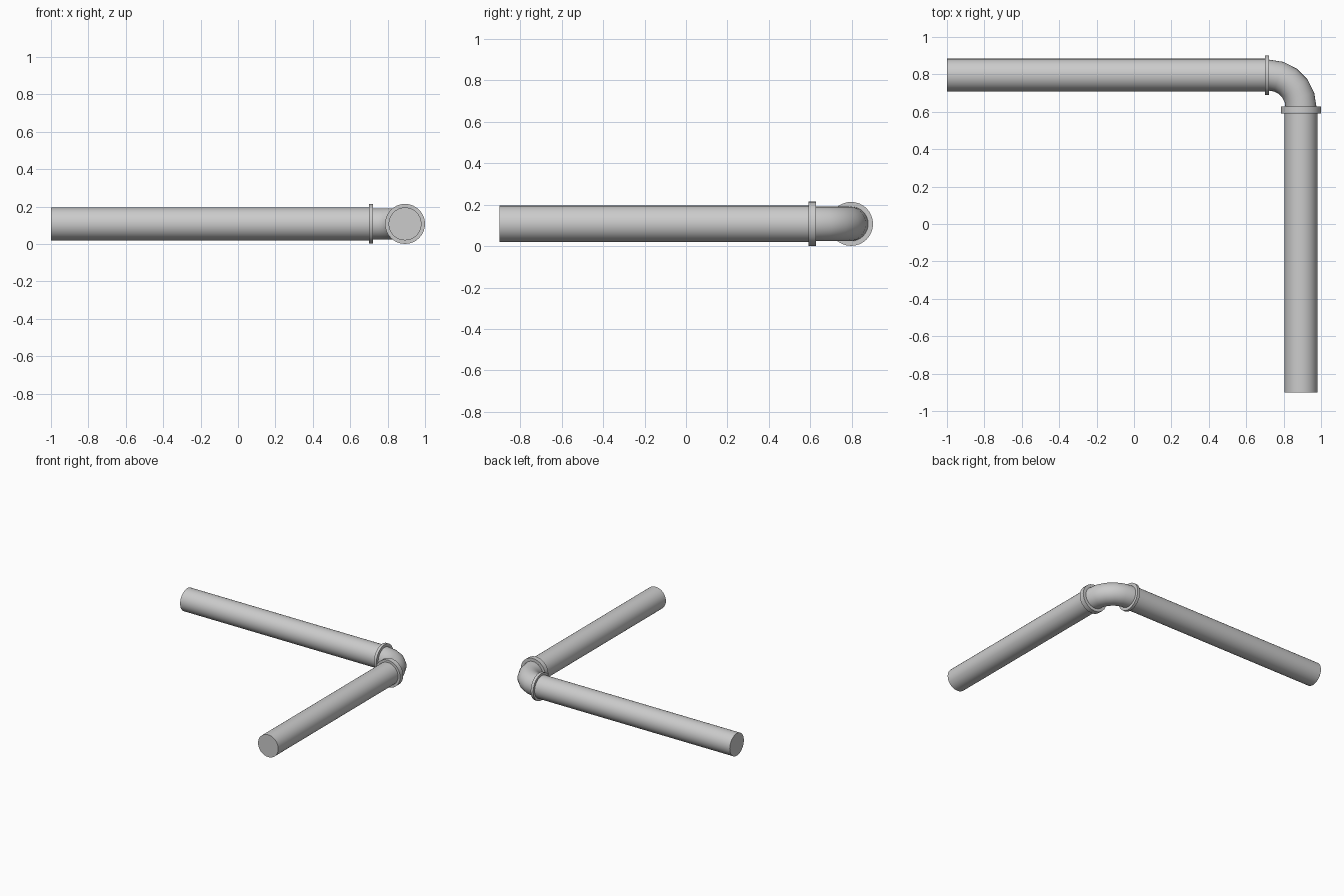
import bpy, bmesh, math
from mathutils import Vector

if "Cube" in bpy.data.objects:
    bpy.data.objects.remove(bpy.data.objects["Cube"])

SIDES = 32
Z = 0.107                        # height of the pipe axis
AX, AY = 0.893, 0.796            # axis lines of the two straight runs
BEND = 0.173                     # centreline radius of the elbow
CX, CY = AX - BEND, AY - BEND    # elbow centre


def finish(obj):
    bpy.context.view_layer.objects.active = obj
    obj.select_set(True)
    bpy.ops.object.shade_smooth_by_angle(angle=math.radians(35))
    obj.select_set(False)


def rod(name, start, end, radius):
    """Capped cylinder between two points."""
    a, b = Vector(start), Vector(end)
    bpy.ops.mesh.primitive_cylinder_add(vertices=SIDES, radius=radius,
                                        depth=(b - a).length, location=(a + b) / 2)
    obj = bpy.context.object
    obj.name = name
    obj.rotation_euler = (b - a).to_track_quat('Z', 'Y').to_euler()
    finish(obj)


def elbow(name, radius, steps):
    """Quarter bend swept around the elbow centre."""
    bm = bmesh.new()
    rings = []
    for i in range(steps + 1):
        t = math.pi / 2 * i / steps
        ring = []
        for j in range(SIDES):
            p = 2 * math.pi * j / SIDES
            r = BEND + radius * math.cos(p)
            ring.append(bm.verts.new((CX + r * math.cos(t), CY + r * math.sin(t),
                                      Z + radius * math.sin(p))))
        rings.append(ring)
    for a, b in zip(rings, rings[1:]):
        for j in range(SIDES):
            k = (j + 1) % SIDES
            bm.faces.new((a[j], a[k], b[k], b[j]))
    bm.faces.new(rings[0])
    bm.faces.new(rings[-1])
    bmesh.ops.recalc_face_normals(bm, faces=bm.faces)
    mesh = bpy.data.meshes.new(name)
    bm.to_mesh(mesh)
    bm.free()
    obj = bpy.data.objects.new(name, mesh)
    bpy.context.collection.objects.link(obj)
    finish(obj)


# Straight runs
rod("long_pipe", (-1, AY, Z), (0.71, AY, Z), 0.088)
rod("short_pipe", (AX, -0.9, Z), (AX, 0.61, Z), 0.088)

# Corner bend
elbow("elbow", 0.083, 5)

# Joint collars
rod("long_pipe_collar", (0.70, AY, Z), (0.722, AY, Z), 0.106)
rod("short_pipe_collar", (AX, 0.59, Z), (AX, 0.628, Z), 0.107)
